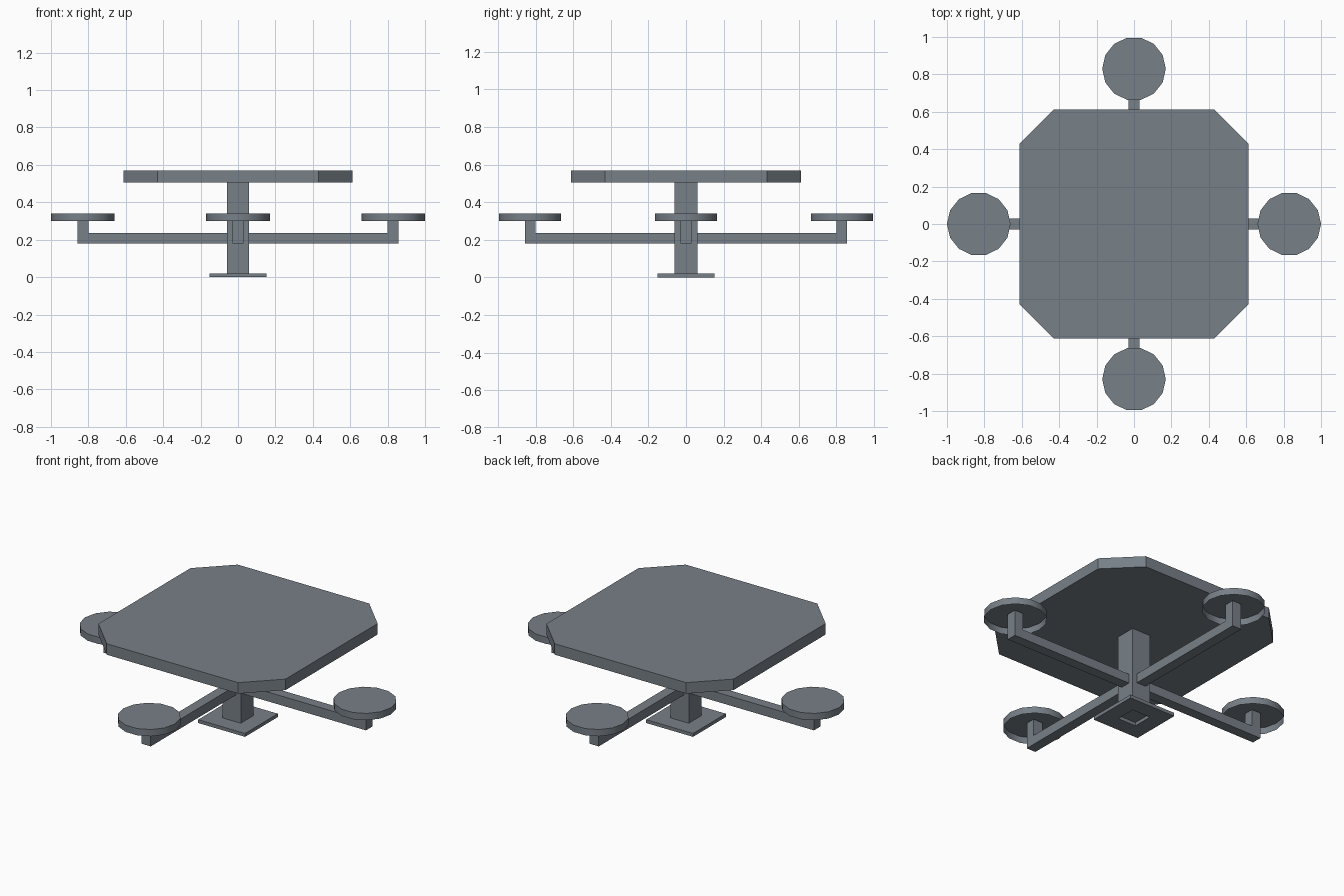
import bpy, bmesh, math

if "Cube" in bpy.data.objects:
    bpy.data.objects.remove(bpy.data.objects["Cube"])

grey = bpy.data.materials.new("slate grey")
grey.diffuse_color = (0.185, 0.215, 0.245, 1)
grey.use_nodes = True
grey.node_tree.nodes["Principled BSDF"].inputs["Base Color"].default_value = grey.diffuse_color


def prism(name, pts, z0, z1, bottom=True, top=True):
    """Extrude an outline upward, optionally leaving an end open."""
    bm = bmesh.new()
    lo = [bm.verts.new((x, y, z0)) for x, y in pts]
    hi = [bm.verts.new((x, y, z1)) for x, y in pts]
    n = len(pts)
    for i in range(n):
        j = (i + 1) % n
        bm.faces.new((lo[i], lo[j], hi[j], hi[i]))
    if bottom:
        bm.faces.new(lo[::-1])
    if top:
        bm.faces.new(hi)
    return finish(name, bm)


def finish(name, bm):
    me = bpy.data.meshes.new(name)
    bm.to_mesh(me)
    bm.free()
    me.materials.append(grey)
    ob = bpy.data.objects.new(name, me)
    bpy.context.collection.objects.link(ob)
    return ob


def square(h):
    return [(-h, -h), (h, -h), (h, h), (-h, h)]


# octagonal table top
a, c = 0.612, 0.43
prism("table_top", [(c, -a), (a, -c), (a, c), (c, a),
                    (-c, a), (-a, c), (-a, -c), (-c, -a)], 0.505, 0.57)

# hollow central post
prism("post", square(0.06), 0.0, 0.505, bottom=False, top=False)

# base plate, with an open square under the post
base = prism("base_plate", square(0.153), 0.0, 0.02, bottom=False)
bm = bmesh.new()
bm.from_mesh(base.data)
outer = [bm.verts.new((x, y, 0)) for x, y in square(0.153)]
inner = [bm.verts.new((x, y, 0)) for x, y in square(0.06)]
for i in range(4):
    j = (i + 1) % 4
    bm.faces.new((outer[j], outer[i], inner[i], inner[j]))
bmesh.ops.remove_doubles(bm, verts=bm.verts, dist=1e-5)
bm.to_mesh(base.data)
bm.free()

# four L-shaped arms and four seats open underneath
profile = [(0.05, 0.18), (0.858, 0.18), (0.858, 0.335),
           (0.80, 0.335), (0.80, 0.235), (0.05, 0.235)]
disc = [(0.17 * math.cos(math.tau * k / 14), 0.17 * math.sin(math.tau * k / 14))
        for k in range(14)]
for i, side in enumerate(("right", "back", "left", "front")):
    ang = i * math.pi / 2
    bm = bmesh.new()
    face = bm.faces.new([bm.verts.new((x, -0.03, z)) for x, z in profile])
    ext = bmesh.ops.extrude_face_region(bm, geom=[face], use_keep_orig=True)
    for v in ext["geom"]:
        if isinstance(v, bmesh.types.BMVert):
            v.co.y = 0.03
    bmesh.ops.recalc_face_normals(bm, faces=bm.faces)
    arm = finish(side + "_arm", bm)
    arm.rotation_euler.z = ang

    seat = prism(side + "_seat", disc, 0.30, 0.34, bottom=False)
    seat.location = (0.83 * math.cos(ang), 0.83 * math.sin(ang), 0)
    for p in seat.data.polygons:
        p.use_smooth = len(p.vertices) == 4
    for e in seat.data.edges:
        v0, v1 = (seat.data.vertices[k].co.z for k in e.vertices)
        e.use_edge_sharp = v0 > 0.33 and v1 > 0.33
